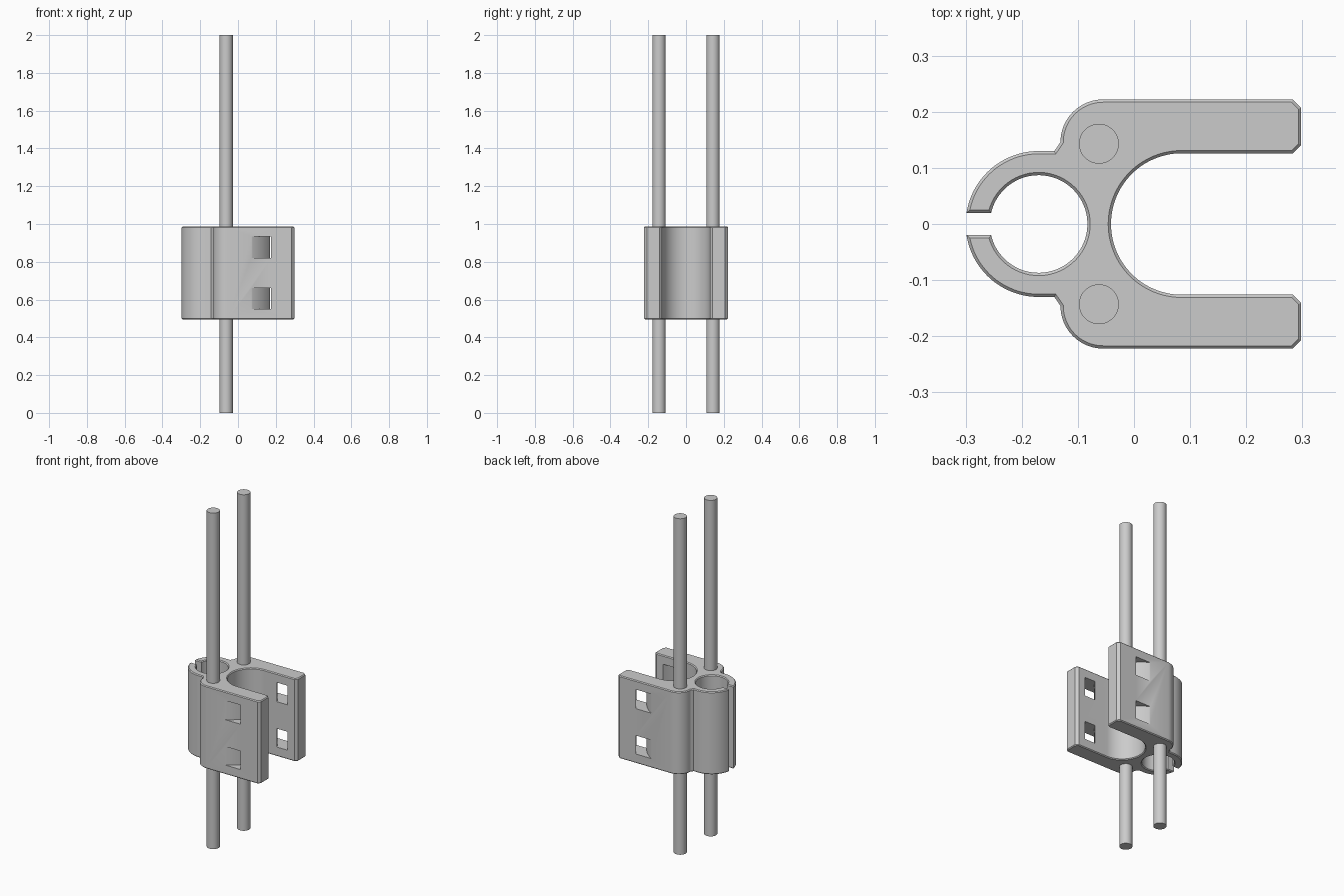
import bpy, bmesh, math

if "Cube" in bpy.data.objects:
    bpy.data.objects.remove(bpy.data.objects["Cube"])


def arc(cx, cy, r, a0, a1, n):
    """Points on an arc, angles in degrees."""
    return [(cx + r * math.cos(math.radians(a0 + (a1 - a0) * i / n)),
             cy + r * math.sin(math.radians(a0 + (a1 - a0) * i / n))) for i in range(n + 1)]


def make_object(name, bm, mat=None):
    bmesh.ops.recalc_face_normals(bm, faces=bm.faces)
    mesh = bpy.data.meshes.new(name)
    bm.to_mesh(mesh)
    bm.free()
    obj = bpy.data.objects.new(name, mesh)
    bpy.context.collection.objects.link(obj)
    if mat:
        mesh.materials.append(mat)
    return obj


def extrude(bm, points, z0, z1):
    """Closed prism from a flat outline."""
    face = bm.faces.new([bm.verts.new((x, y, z0)) for x, y in points])
    geom = bmesh.ops.extrude_face_region(bm, geom=[face])["geom"]
    bmesh.ops.translate(bm, vec=(0, 0, z1 - z0),
                        verts=[g for g in geom if isinstance(g, bmesh.types.BMVert)])


def smooth(obj, angle=30):
    bpy.ops.object.select_all(action='DESELECT')
    obj.select_set(True)
    bpy.context.view_layer.objects.active = obj
    bpy.ops.object.shade_smooth_by_angle(angle=math.radians(angle))


gray = bpy.data.materials.new("light gray")
gray.diffuse_color = (0.6, 0.6, 0.6, 1)
gray.use_nodes = True
gray.node_tree.nodes["Principled BSDF"].inputs["Base Color"].default_value = gray.diffuse_color

# Clip outline: small split ring on the left, wide fork on the right
Z0, Z1, SLIT = 0.495, 0.987, 0.02
RING_X, R_OUT, R_IN = -0.17, 0.13, 0.087
a_out = math.degrees(math.asin(SLIT / R_OUT))
a_in = math.degrees(math.asin(SLIT / R_IN))
half = arc(RING_X, 0, R_OUT, 180 - a_out, 90, 20)
half += [(-0.142, 0.13)]
half += arc(-0.055, 0.146, 0.076, 180, 90, 20)
half += [(0.283, 0.222), (0.298, 0.207), (0.298, 0.141), (0.283, 0.126)]
half += arc(0.085, 0, 0.126, 90, 180, 28)
outline = half + [(x, -y) for x, y in reversed(half[:-1])]
outline += arc(RING_X, 0, R_IN, -180 + a_in, 180 - a_in, 60)

bm = bmesh.new()
extrude(bm, outline, Z0, Z1)
# Small chamfer round the top and bottom rims
rims = [e for e in bm.edges if abs(e.verts[0].co.z - e.verts[1].co.z) < 1e-5]
bmesh.ops.bevel(bm, geom=rims, offset=0.005, offset_type='OFFSET', segments=1,
                profile=0.5, affect='EDGES')
clip = make_object("clip_body", bm, gray)

# Curved strap slots through both arms, cut by two ring segments
bm = bmesh.new()
sector = arc(-0.05, 0, 0.253, -75, 75, 40) + arc(-0.05, 0, 0.315, 75, -75, 40)
for z0, z1 in ((0.55, 0.66), (0.82, 0.934)):
    extrude(bm, sector, z0, z1)
cutter = make_object("strap_slot_cutter", bm, gray)
cutter.hide_render = True
cutter.hide_viewport = True
mod = clip.modifiers.new("strap_slots", 'BOOLEAN')
mod.operation = 'DIFFERENCE'
mod.solver = 'EXACT'
mod.object = cutter
bpy.context.view_layer.objects.active = clip
clip.select_set(True)
bpy.ops.object.modifier_apply(modifier=mod.name)
bpy.data.objects.remove(cutter)
smooth(clip)

# Two long rods passing through the clip
for side, y in (("front", -0.143), ("back", 0.143)):
    bm = bmesh.new()
    extrude(bm, arc(-0.0625, y, 0.0355, 0, 352.5, 47), 0, 2)
    smooth(make_object(side + "_rod", bm, gray))
